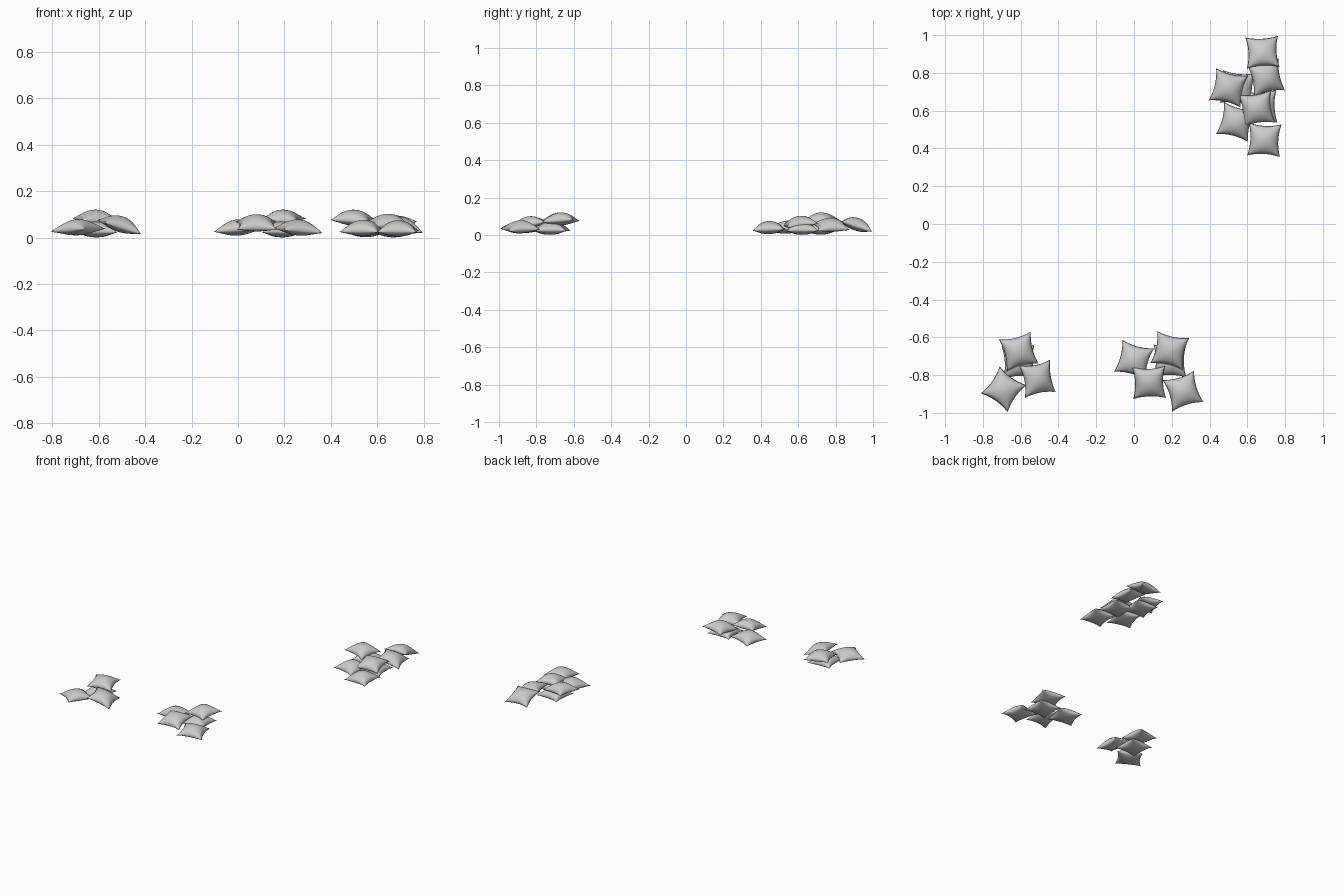
import bpy
from math import radians

if "Cube" in bpy.data.objects:
    bpy.data.objects.remove(bpy.data.objects["Cube"])

N = 18          # grid cells per side
HALF = 0.087    # half width at the corners
TOP, BOTTOM = 0.045, 0.024


def pillow_mesh():
    """Square cushion: pinched outline, domed top, flatter underside."""
    verts, faces, index = [], [], {}
    for side in (1, -1):
        for i in range(N + 1):
            for j in range(N + 1):
                edge = i in (0, N) or j in (0, N)
                if edge and side < 0:
                    index[side, i, j] = index[1, i, j]
                    continue
                u, v = 2 * i / N - 1, 2 * j / N - 1
                x = HALF * u * (1 - 0.15 * (1 - v * v))
                y = HALF * v * (1 - 0.15 * (1 - u * u))
                puff = ((1 - u * u) * (1 - v * v)) ** 0.6
                z = puff * (TOP if side > 0 else -BOTTOM)
                z -= 0.003 * (u * u * v * v)
                index[side, i, j] = len(verts)
                verts.append((x, y, z))
        for i in range(N):
            for j in range(N):
                q = [index[side, a, b] for a, b in
                     ((i, j), (i + 1, j), (i + 1, j + 1), (i, j + 1))]
                faces.append(q if side > 0 else q[::-1])
    mesh = bpy.data.meshes.new("pillow")
    mesh.from_pydata(verts, [], faces)
    mesh.update()
    for p in mesh.polygons:
        p.use_smooth = True
    return mesh


# x, y, seam height, tilt about x, tilt about y, turn about z
PILES = {
    "left_pile": [
        (-0.61, -0.73, 0.025, 0, 0, 3),
        (-0.69, -0.875, 0.034, 0, -4, -35),
        (-0.51, -0.82, 0.048, 4, 17, 11),
        (-0.61, -0.675, 0.075, 4, 3, 14),
    ],
    "middle_pile": [
        (0.19, -0.725, 0.025, 0, 0, 0),
        (0.00, -0.72, 0.033, 0, -4, -15),
        (0.26, -0.885, 0.033, 3, 4, 17),
        (0.08, -0.84, 0.054, 12, 0, 2),
        (0.19, -0.67, 0.075, 4, -2, -12),
    ],
    "back_pile": [
        (0.55, 0.72, 0.026, 0, 0, -5),
        (0.67, 0.62, 0.025, 0, 0, 2),
        (0.54, 0.54, 0.031, 3, 0, -14),
        (0.69, 0.445, 0.029, 2, 0, -3),
        (0.70, 0.775, 0.045, 2, 13, 12),
        (0.65, 0.61, 0.057, 7, 2, 8),
        (0.68, 0.91, 0.047, -18, 0, 3),
        (0.50, 0.72, 0.075, 2, 4, -13),
    ],
}

mesh = pillow_mesh()
for pile, items in PILES.items():
    for n, (x, y, z, rx, ry, rz) in enumerate(items, 1):
        ob = bpy.data.objects.new(f"{pile}_pillow_{n}", mesh)
        ob.location = (x, y, z)
        ob.rotation_euler = (radians(rx), radians(ry), radians(rz))
        bpy.context.collection.objects.link(ob)
